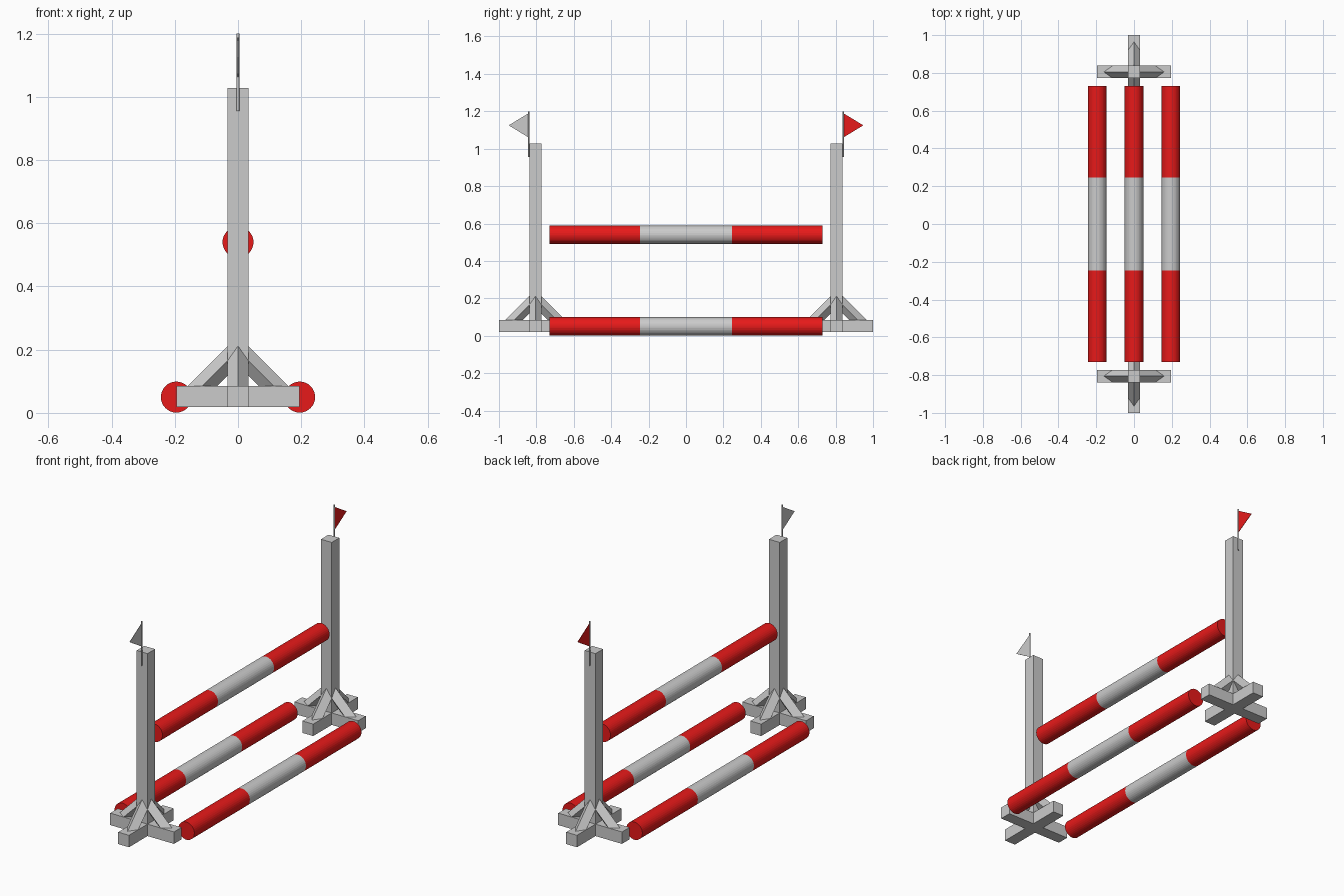
import bpy, bmesh
from math import pi
from mathutils import Vector, Matrix

if "Cube" in bpy.data.objects:
    bpy.data.objects.remove(bpy.data.objects["Cube"])

red = bpy.data.materials.new("red_paint")
red.diffuse_color = (0.8, 0.01, 0.01, 1)
red.use_nodes = True
red.node_tree.nodes["Principled BSDF"].inputs["Base Color"].default_value = red.diffuse_color

HALF = 0.033          # half thickness of the timber
POST_Y = 0.805        # post distance from the centre
FOOT_Z = (0.019, 0.085)


def add_object(name, bm, mat=None):
    bmesh.ops.recalc_face_normals(bm, faces=bm.faces[:])
    me = bpy.data.meshes.new(name)
    bm.to_mesh(me)
    bm.free()
    ob = bpy.data.objects.new(name, me)
    bpy.context.collection.objects.link(ob)
    if mat:
        me.materials.append(mat)
    return ob


def prism(name, points, depth, mat=None):
    """Extrude a closed outline by a vector."""
    bm = bmesh.new()
    face = bm.faces.new([bm.verts.new(p) for p in points])
    ext = bmesh.ops.extrude_face_region(bm, geom=[face])
    moved = [v for v in ext["geom"] if isinstance(v, bmesh.types.BMVert)]
    bmesh.ops.translate(bm, verts=moved, vec=depth)
    return add_object(name, bm, mat)


def rod(name, a, b, radius, sides, mat=None, caps=True):
    """Straight cylinder between two points."""
    a, b = Vector(a), Vector(b)
    d = b - a
    bm = bmesh.new()
    m = Matrix.Translation((a + b) / 2) @ d.to_track_quat('Z', 'Y').to_matrix().to_4x4()
    bmesh.ops.create_cone(bm, cap_ends=caps, segments=sides, radius1=radius,
                          radius2=radius, depth=d.length, matrix=m)
    return add_object(name, bm, mat)


# Striped poles: one raised, two on the ground
for label, x, z in (("top", 0, 0.54), ("left_ground", -0.195, 0.05), ("right_ground", 0.195, 0.05)):
    for part, y0, y1, mat in (("front_stripe", -0.73, -0.245, red),
                              ("middle_stripe", -0.245, 0.245, None),
                              ("back_stripe", 0.245, 0.73, red)):
        rod(f"{label}_pole_{part}", (x, y0, z), (x, y1, z), 0.049, 32, mat,
            caps=mat is not None)

for side, s, flag_mat in (("front", -1, None), ("back", 1, red)):
    cy = s * POST_Y

    # Cross-shaped foot
    h, r = HALF, 0.195
    cross = [(r, -h), (r, h), (h, h), (h, r), (-h, r), (-h, h),
             (-r, h), (-r, -h), (-h, -h), (-h, -r), (h, -r), (h, -h)]
    prism(f"{side}_foot", [(x, cy + y, FOOT_Z[0]) for x, y in cross],
          (0, 0, FOOT_Z[1] - FOOT_Z[0]))

    # Upright post
    square = [(-h, -h), (h, -h), (h, h), (-h, h)]
    prism(f"{side}_post", [(x, cy + y, FOOT_Z[1]) for x, y in square],
          (0, 0, 1.028 - FOOT_Z[1]))

    # Four diagonal braces, square timber with a corner facing up
    c = h / 2 ** 0.5
    diamond = [(c, 0, 0.198 + c), (0, h, 0.198), (-c, 0, 0.198 - c), (0, -h, 0.198)]
    for i in range(4):
        turn = Matrix.Rotation(i * pi / 2, 3, 'Z')
        pts = [turn @ Vector(p) + Vector((0, cy, 0)) for p in diamond]
        prism(f"{side}_brace_{i + 1}", pts, turn @ Vector((0.15, 0, -0.15)))

    # Flag stick and pennant
    fy = s * 0.841
    rod(f"{side}_flag_stick", (0, fy, 0.955), (0, fy, 1.2), 0.004, 12)
    prism(f"{side}_flag", [(-0.001, fy, 1.19), (-0.001, fy, 1.06), (-0.001, s * 0.948, 1.125)],
          (0.002, 0, 0), flag_mat)
